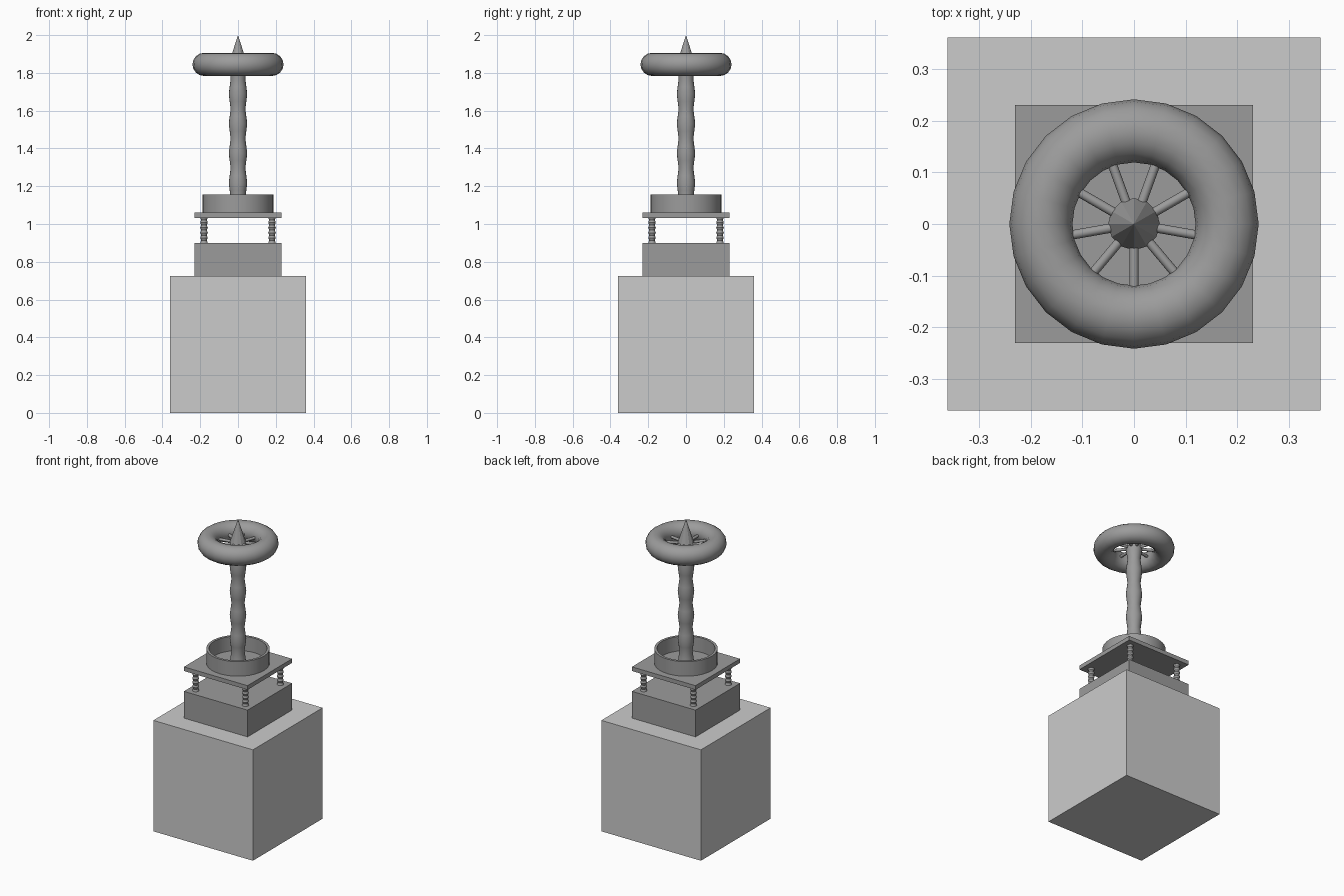
import bpy, math

if "Cube" in bpy.data.objects:
    bpy.data.objects.remove(bpy.data.objects["Cube"])

dark = bpy.data.materials.new("dark_grey")
dark.diffuse_color = (0.33, 0.33, 0.33, 1)
dark.use_nodes = True
dark.node_tree.nodes["Principled BSDF"].inputs["Base Color"].default_value = dark.diffuse_color


def finish(name, mat=dark, smooth=False):
    ob = bpy.context.object
    ob.name = name
    if mat:
        ob.data.materials.append(mat)
    if smooth:
        bpy.ops.object.shade_smooth_by_angle(angle=math.radians(40))
    return ob


def box(name, sx, sy, z0, z1, mat=dark):
    bpy.ops.mesh.primitive_cube_add(size=1, location=(0, 0, (z0 + z1) / 2))
    ob = finish(name, mat)
    ob.scale = (sx, sy, z1 - z0)
    return ob


def lathe(name, profile, segs, x=0, y=0, closed=False):
    """Revolve (radius, z) points; closed joins the last ring to the first."""
    n = len(profile)
    verts = [(r * math.cos(2 * math.pi * s / segs), r * math.sin(2 * math.pi * s / segs), z)
             for r, z in profile for s in range(segs)]
    faces = [(i * segs + s, i * segs + (s + 1) % segs,
              (i + 1) % n * segs + (s + 1) % segs, (i + 1) % n * segs + s)
             for i in range(n if closed else n - 1) for s in range(segs)]
    if not closed:
        faces += [tuple(reversed(range(segs))), tuple(range((n - 1) * segs, n * segs))]
    me = bpy.data.meshes.new(name)
    me.from_pydata(verts, [], faces)
    ob = bpy.data.objects.new(name, me)
    bpy.context.collection.objects.link(ob)
    bpy.ops.object.select_all(action='DESELECT')
    bpy.context.view_layer.objects.active = ob
    ob.select_set(True)
    ob.location = (x, y, 0)
    return finish(name, smooth=True)


def wavy(r, amp, z0, z1, waves, steps):
    """Rippled column profile with a bulge at each end."""
    n = waves * steps
    return [(r + amp * math.cos(2 * math.pi * i / steps), z0 + (z1 - z0) * i / n)
            for i in range(n + 1)]


# pedestal, base block and raised plate
box("pedestal", 0.72, 0.72, 0, 0.725, None)
box("base_block", 0.46, 0.46, 0.725, 0.90)
box("upper_plate", 0.46, 0.46, 1.033, 1.06)

# four ribbed corner posts
for x in (-0.18, 0.18):
    for y in (-0.18, 0.18):
        lathe("corner_post", wavy(0.0175, 0.0025, 0.90, 1.034, 5, 4), 16, x, y)

# open collar around the column foot
lathe("collar", [(0.188, 1.06), (0.188, 1.155), (0.172, 1.155), (0.172, 1.06)], 32, closed=True)

# rippled column
lathe("column", wavy(0.044, 0.005, 1.06, 1.845, 5, 4), 20)

# wheel rim, spokes and pointed cap
bpy.ops.mesh.primitive_torus_add(major_radius=0.18, minor_radius=0.061, major_segments=24,
                                 minor_segments=16, location=(0, 0, 1.845))
finish("wheel_rim", smooth=True)
for k in range(9):
    a = math.radians(270 + 40 * k)
    bpy.ops.mesh.primitive_cylinder_add(
        vertices=10, radius=0.009, depth=0.13,
        location=(0.085 * math.cos(a), 0.085 * math.sin(a), 1.845), rotation=(0, math.pi / 2, a))
    finish("wheel_spoke", smooth=True)
bpy.ops.mesh.primitive_cone_add(vertices=12, radius1=0.05, depth=0.155, location=(0, 0, 1.9225))
finish("pointed_cap")
